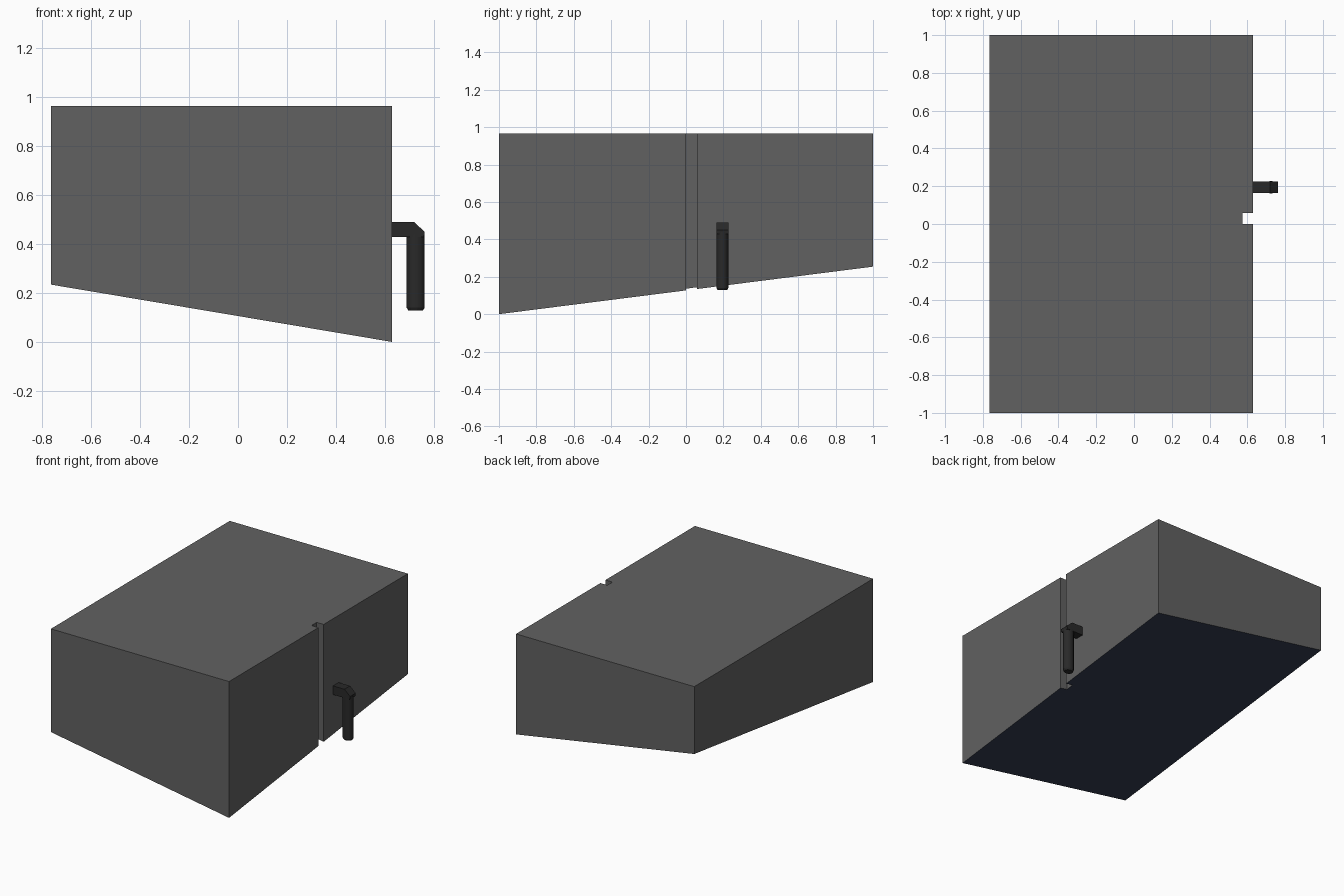
import bpy
import bmesh
import math

cube = bpy.data.objects.get("Cube")
if cube:
    bpy.data.objects.remove(cube, do_unlink=True)


def material(name, rgb):
    mat = bpy.data.materials.new(name)
    mat.use_nodes = True
    mat.diffuse_color = (*rgb, 1)
    mat.node_tree.nodes["Principled BSDF"].inputs["Base Color"].default_value = (*rgb, 1)
    return mat


grey = material("housing grey", (0.12, 0.12, 0.12))
navy = material("underside navy", (0.03, 0.04, 0.075))
black = material("handle black", (0.022, 0.022, 0.022))


def prism(name, lower, upper, mats):
    """Join two matching outlines into a closed solid."""
    bm = bmesh.new()
    a = [bm.verts.new(p) for p in lower]
    b = [bm.verts.new(p) for p in upper]
    bm.faces.new(a[::-1])
    bm.faces.new(b)
    n = len(a)
    for i in range(n):
        j = (i + 1) % n
        bm.faces.new((a[i], a[j], b[j], b[i]))
    bmesh.ops.recalc_face_normals(bm, faces=bm.faces)
    mesh = bpy.data.meshes.new(name)
    bm.to_mesh(mesh)
    bm.free()
    for mat in mats:
        mesh.materials.append(mat)
    obj = bpy.data.objects.new(name, mesh)
    bpy.context.collection.objects.link(obj)
    return obj


# Housing: notched footprint, flat top, underside sloping in both directions
LEFT, RIGHT, TOP = -0.765, 0.63, 0.965
footprint = [(LEFT, -1), (RIGHT, -1), (RIGHT, 0), (0.575, 0),
             (0.575, 0.058), (RIGHT, 0.058), (RIGHT, 1), (LEFT, 1)]


def floor(x, y):
    return (RIGHT - x) * 0.168 + (y + 1) * 0.127


housing = prism("housing",
                [(x, y, floor(x, y)) for x, y in footprint],
                [(x, y, TOP) for x, y in footprint], [grey, navy])
for face in housing.data.polygons:
    face.material_index = int(face.normal.z < -0.5)

# Handle arm: square bar with a chamfered elbow
Y0, Y1 = 0.163, 0.226
elbow = [(RIGHT, 0.428), (0.69, 0.428), (0.76, 0.428),
         (0.763, 0.45), (0.72, 0.49), (RIGHT, 0.49)]
prism("handle_arm", [(x, Y0, z) for x, z in elbow],
      [(x, Y1, z) for x, z in elbow], [black])

# Handle grip: rounded bar with a slightly tapered tip
SIDES = 16


def ring(z, scale):
    angles = [math.tau * (i + 0.5) / SIDES for i in range(SIDES)]
    return [(0.726 + 0.0375 * scale * math.cos(t),
             (Y0 + Y1) / 2 + 0.0325 * scale * math.sin(t), z) for t in angles]


grip = prism("handle_grip", ring(0.14, 1), ring(0.44, 1), [black])
prism("handle_tip", ring(0.128, 0.8), ring(0.14, 1), [black])
bpy.context.view_layer.objects.active = grip
grip.select_set(True)
bpy.ops.object.shade_smooth_by_angle(angle=math.radians(40))
